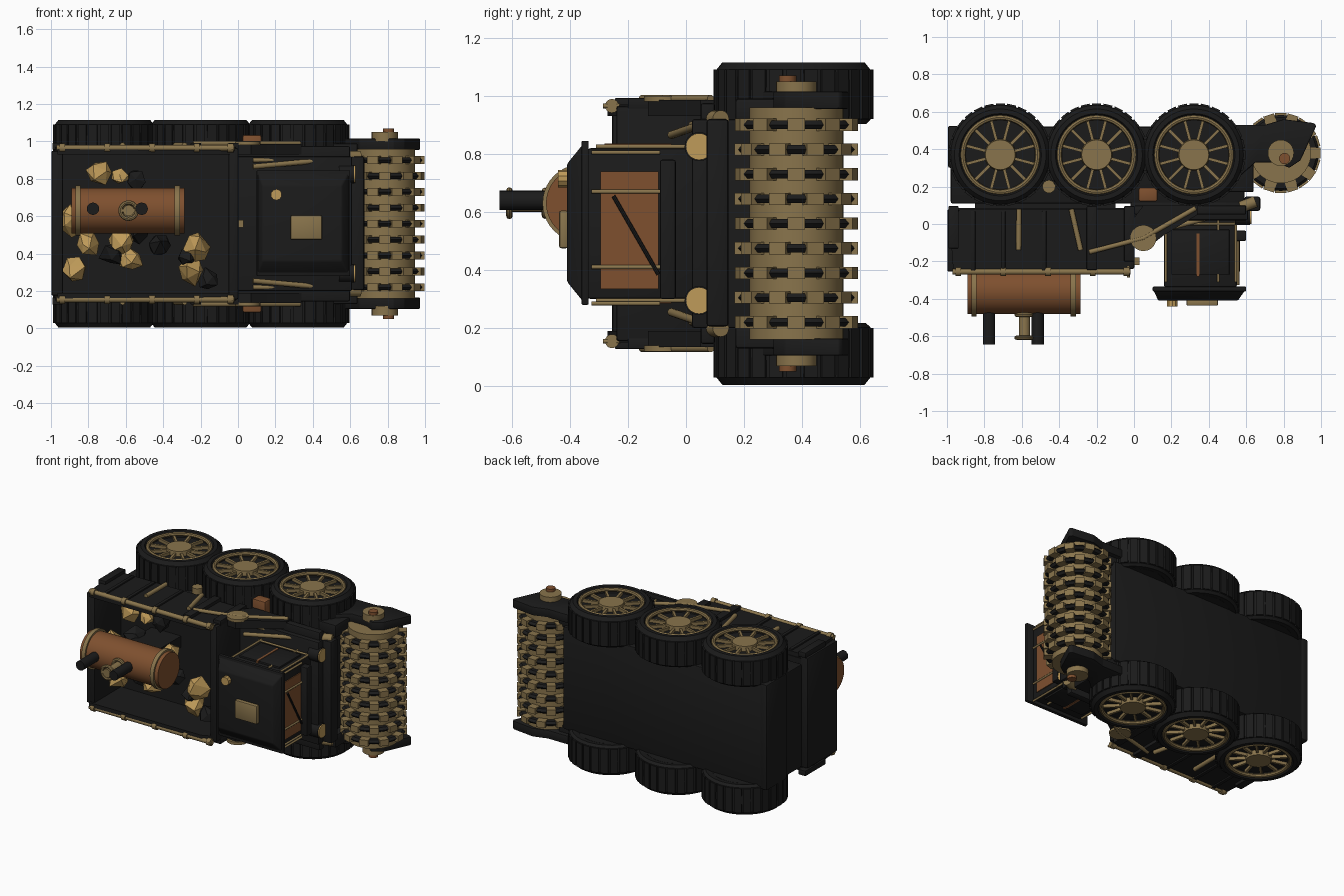
import bpy, bmesh, math, random
from math import pi, sin, cos
from mathutils import Matrix, Vector

if "Cube" in bpy.data.objects:
    bpy.data.objects.remove(bpy.data.objects["Cube"])
random.seed(4)
ZC = 0.56  # the vehicle lies on its side: its up is -y, its width runs along z

def material(name, c):
    m = bpy.data.materials.new(name)
    m.diffuse_color = (*c, 1)
    m.use_nodes = True
    m.node_tree.nodes["Principled BSDF"].inputs["Base Color"].default_value = m.diffuse_color
    return m
BLACK = material("soot black", (0.011, 0.011, 0.011))
BRASS = material("dull brass", (0.25, 0.175, 0.072))
GOLD = material("bright ore gold", (0.52, 0.325, 0.1))
COPPER = material("copper brown", (0.21, 0.08, 0.028))

def finish(bm, name, mat, mirror=False, bevel=0):
    if bevel:
        bmesh.ops.bevel(bm, geom=bm.edges[:], offset=bevel, segments=2, profile=0.5, affect='EDGES')
    if mirror:
        d = bmesh.ops.duplicate(bm, geom=bm.verts[:] + bm.edges[:] + bm.faces[:])["geom"]
        for v in d:
            if isinstance(v, bmesh.types.BMVert):
                v.co.z = 2 * ZC - v.co.z
    bmesh.ops.recalc_face_normals(bm, faces=bm.faces[:])
    for f in bm.faces:
        f.smooth = True
    for e in bm.edges:
        e.smooth = e.calc_face_angle(4) < 0.6
    me = bpy.data.meshes.new(name)
    bm.to_mesh(me)
    bm.free()
    me.materials.append(mat)
    ob = bpy.data.objects.new(name, me)
    bpy.context.collection.objects.link(ob)
    return ob

def add_box(bm, x0, x1, y0, y1, z0, z1, m=Matrix()):
    t = Matrix.Translation(((x0 + x1) / 2, (y0 + y1) / 2, (z0 + z1) / 2))
    bmesh.ops.create_cube(bm, size=1, matrix=m @ t @ Matrix.Diagonal((x1 - x0, y1 - y0, z1 - z0, 1)))

def box(name, dims, mat, mirror=False, bevel=0):
    bm = bmesh.new()
    add_box(bm, *dims)
    return finish(bm, name, mat, mirror, bevel)

def add_rod(bm, p, q, r, r2=None, n=16):
    p, q = Vector(p), Vector(q)
    rot = (q - p).to_track_quat('Z', 'Y').to_matrix().to_4x4()
    bmesh.ops.create_cone(bm, cap_ends=True, segments=n, radius1=r, radius2=r if r2 is None else r2,
                          depth=(q - p).length, matrix=Matrix.Translation((p + q) / 2) @ rot)

def rods(name, items, mat, mirror=False, n=16):
    bm = bmesh.new()
    for p, q, r in items:
        add_rod(bm, p, q, r, n=n)
    return finish(bm, name, mat, mirror)

def prism(name, pts, z0, z1, mat, mirror=False, bevel=0):
    bm = bmesh.new()
    f = bm.faces.new([bm.verts.new((x, y, z0)) for x, y in pts])
    g = bmesh.ops.extrude_face_region(bm, geom=[f])["geom"]
    bmesh.ops.translate(bm, verts=[v for v in g if isinstance(v, bmesh.types.BMVert)], vec=(0, 0, z1 - z0))
    return finish(bm, name, mat, mirror, bevel)

def add_lathe(bm, prof, m, n=40):
    # closed (radius, height) profile turned about local z
    rings = [[bm.verts.new(m @ Vector((r * cos(2 * pi * i / n), r * sin(2 * pi * i / n), z))) for r, z in prof]
             for i in range(n)]
    k = len(prof)
    for i in range(n):
        a, b = rings[i], rings[(i + 1) % n]
        for j in range(k):
            bm.faces.new((a[j], b[j], b[(j + 1) % k], a[(j + 1) % k]))

def ring(r, w, z):
    return [(r + w * cos(t * pi / 4), z + w * sin(t * pi / 4)) for t in range(8)]

# six wheels
for label, x in (("rear", -0.715), ("middle", -0.2), ("front", 0.32)):
    c = Matrix.Translation((x, 0.37, 0))
    bm = bmesh.new()
    add_lathe(bm, [(0.19, 0.915), (0.25, 0.903), (0.266, 0.918), (0.268, 1.01), (0.265, 1.09),
                   (0.245, 1.115), (0.22, 1.115), (0.205, 1.095)], c, 48)
    for i in range(28):
        add_box(bm, 0.245, 0.275, -0.024, 0.024, 0.92, 1.09, c @ Matrix.Rotation(2 * pi * i / 28, 4, 'Z'))
    add_rod(bm, (x, 0.37, 0.91), (x, 0.37, 1.075), 0.21, n=40)
    finish(bm, label + "_tyres", BLACK, True)
    bm = bmesh.new()
    add_lathe(bm, ring(0.2, 0.014, 1.1), c)
    for i in range(12):
        add_box(bm, 0.06, 0.195, -0.008, 0.008, 1.07, 1.096, c @ Matrix.Rotation(2 * pi * (i + 0.5) / 12, 4, 'Z'))
    add_rod(bm, (x, 0.37, 1.06), (x, 0.37, 1.108), 0.087, 0.08, 32)
    finish(bm, label + "_rims", BRASS, True)

# chassis, bumpers and deck
box("chassis", (-0.98, 0.59, 0.11, 0.52, 0.2, 0.92), BLACK, bevel=0.01)
box("rear_bumper", (-0.995, -0.94, 0.3, 0.525, 0.19, 0.93), BLACK, bevel=0.012)
box("front_bumper", (0.59, 0.675, 0.07, 0.147, 0.205, 0.92), BLACK, bevel=0.012)
box("front_deck", (-0.02, 0.61, 0.02, 0.12, 0.2, 0.92), BLACK, bevel=0.01)
box("fenders", (0.0, 0.6, 0.05, 0.1, 0.88, 0.975), BLACK, True, 0.01)
box("bed_mounts", (-0.85, -0.1, 0.06, 0.13, 0.3, 0.82), BLACK)

# crushing drum with toothed rings, teeth staggered from ring to ring
AX, AY = 0.785, 0.38
axle = Matrix.Translation((AX, AY, 0))
rods("drum", [((AX, AY, 0.16), (AX, AY, 0.96), 0.162)], BRASS, n=40)
discs, teeth = bmesh.new(), bmesh.new()
for k in range(9):
    z = ZC + (k - 4) * 0.085
    add_lathe(discs, [(0.13, z - 0.015), (0.19, z - 0.015), (0.203, z), (0.19, z + 0.015), (0.13, z + 0.015)], axle, 36)
    for i in range(10):
        turn = axle @ Matrix.Rotation(pi * (i + 0.5 * (k % 2)) / 5, 4, 'Z')
        add_box(teeth, 0.15, 0.213, -0.03, 0.03, z - 0.021, z + 0.021, turn)
finish(discs, "drum_discs", BLACK)
finish(teeth, "drum_teeth", BRASS)
prism("drum_arms", [(0.5, 0.53), (0.7, 0.53), (0.8, 0.56), (0.96, 0.54), (0.975, 0.525), (0.89, 0.34),
                    (0.83, 0.3), (0.76, 0.33), (0.65, 0.33), (0.5, 0.2)], 0.955, 1.015, BLACK, True, 0.006)
box("drum_arm_links", (0.5, 0.64, 0.17, 0.5, 0.9, 0.99), BLACK, True, 0.01)
rods("drum_axle_caps", [((AX, AY, 1.0), (AX, AY, 1.05), 0.07)], BRASS, True, 24)
rods("drum_axle_nuts", [((0.805, 0.35, 1.03), (0.805, 0.35, 1.07), 0.03)], COPPER, True)

# dump bed
side = [(-0.965, -0.27), (-0.1, -0.265), (-0.02, -0.23), (0, -0.15), (0, 0.08), (-0.93, 0.08), (-0.985, 0.0)]
prism("bed_sides", side, 0.93, 0.97, BLACK, True)
box("bed_floor", (-0.95, -0.02, 0.04, 0.085, 0.18, 0.94), BLACK)
box("bed_rear_wall", (-0.998, -0.935, -0.255, 0.08, 0.175, 0.95), BLACK, bevel=0.01)
box("bed_front_wall", (-0.05, 0.002, -0.24, 0.08, 0.155, 0.965), BLACK, bevel=0.01)
bm = bmesh.new()
for x, y in ((-0.965, -0.13), (-0.225, -0.245), (-0.025, -0.2)):
    add_box(bm, x - 0.028, x + 0.028, y, 0.095, 0.955, 0.992)
for x in (-0.86, -0.7, -0.48):
    add_box(bm, x - 0.012, x + 0.012, -0.25, 0.07, 0.96, 0.98)
finish(bm, "bed_side_ribs", BLACK, True, 0.004)
rods("bed_rails", [((-0.97, -0.255, 0.965), (-0.02, -0.255, 0.965), 0.016)] +
     [((x - 0.015, -0.255, 0.965), (x + 0.015, -0.255, 0.965), 0.024) for x in (-0.94, -0.7, -0.46, -0.22, -0.04)] +
     [((-0.617, -0.14, 0.98), (-0.615, 0.08, 0.98), 0.014), ((-0.285, -0.14, 0.98), (-0.335, 0.08, 0.98), 0.014),
      ((-0.03, -0.285, 0.965), (-0.03, -0.225, 0.965), 0.008)], BRASS, True)
box("front_wall_latch", (0.0, 0.03, -0.22, -0.18, 0.54, 0.58), BRASS)

# ore load
def rocks(name, spots, mat):
    bm = bmesh.new()
    for x, z, r in spots:
        m = Matrix.Translation((x, -0.1 + random.uniform(-0.04, 0.03), z)) @ Matrix.Rotation(
            random.uniform(0, 6), 4, Vector((random.random(), 1, random.random())))
        for v in bmesh.ops.create_icosphere(bm, subdivisions=1, radius=r, matrix=m)["verts"]:
            v.co += Vector([random.uniform(-0.2, 0.2) * r for _ in range(3)])
    ob = finish(bm, name, mat)
    for p in ob.data.polygons:
        p.use_smooth = False
rocks("gold_ore", [(-0.74, 0.83, 0.065), (-0.63, 0.81, 0.045), (-0.8, 0.45, 0.062), (-0.62, 0.46, 0.075),
                   (-0.87, 0.31, 0.075), (-0.58, 0.37, 0.065), (-0.25, 0.31, 0.08), (-0.23, 0.43, 0.08),
                   (-0.89, 0.57, 0.08), (-0.45, 0.6, 0.08)], GOLD)
rocks("coal_lumps", [(-0.55, 0.79, 0.06), (-0.67, 0.4, 0.065), (-0.42, 0.45, 0.06), (-0.27, 0.38, 0.05),
                     (-0.16, 0.26, 0.06), (-0.72, 0.65, 0.08), (-0.53, 0.52, 0.07)], BLACK)

# boiler tank with pipes and valve
TY, TZ = -0.36, 0.63
rods("tank", [((-0.89, TY, TZ), (-0.285, TY, TZ), 0.122)], COPPER, n=40)
rods("tank_bands", [((x - 0.014, TY, TZ), (x + 0.014, TY, TZ), 0.134) for x in (-0.855, -0.325)], BRASS, n=40)
rods("tank_pipes", [((x, -0.42, TZ + 0.01), (x, -0.643, TZ + 0.01), 0.033) for x in (-0.775, -0.515)], BLACK, n=20)
bm = bmesh.new()
add_rod(bm, (-0.585, -0.43, TZ), (-0.585, -0.62, TZ), 0.03)
up = Matrix.Translation((-0.585, 0, TZ)) @ Matrix.Rotation(pi / 2, 4, 'X')
add_lathe(bm, ring(0.044, 0.011, 0.608), up, 24)
add_lathe(bm, ring(0.042, 0.012, 0.485), up, 24)
add_box(bm, -0.625, -0.545, -0.614, -0.602, TZ - 0.008, TZ + 0.008)
finish(bm, "valve", BRASS)
box("tank_saddles", (-0.7, -0.47, -0.26, 0.05, 0.59, 0.67), BLACK)

# cab
box("cab_body", (0.16, 0.55, -0.34, 0.06, 0.3, 0.82), BLACK, bevel=0.012)
bm = bmesh.new()
lo = [bm.verts.new((x, -0.345, z)) for x, z in ((0.1, 0.28), (0.6, 0.28), (0.6, 0.845), (0.1, 0.845))]
hi = [bm.verts.new((x, -0.41, z)) for x, z in ((0.13, 0.36), (0.555, 0.36), (0.555, 0.765), (0.13, 0.765))]
bm.faces.new(lo), bm.faces.new(hi)
for i in range(4):
    bm.faces.new((lo[i], lo[(i + 1) % 4], hi[(i + 1) % 4], hi[i]))
finish(bm, "cab_roof", BLACK, bevel=0.008)
box("roof_rim", (0.1, 0.6, -0.36, -0.335, 0.28, 0.845), BLACK, bevel=0.005)
box("roof_hatch", (0.28, 0.45, -0.437, -0.405, 0.475, 0.605), BRASS, bevel=0.008)
rods("roof_lamp", [((0.205, -0.39, 0.715), (0.205, -0.44, 0.715), 0.03)], GOLD, n=10)
box("windshield", (0.549, 0.556, -0.295, -0.095, 0.335, 0.74), COPPER)
rods("wiper", [((0.56, -0.25, 0.655), (0.56, -0.095, 0.385), 0.007)], BLACK, n=8)
box("grille", (0.53, 0.6, -0.09, -0.035, 0.3, 0.78), BLACK, bevel=0.008)
rods("cab_front_bars", [((0.556, -0.325, z), (0.556, -0.09, z), 0.007) for z in (0.285, 0.41, 0.67, 0.805)], BRASS)
rods("cab_side_bars", [((x, -0.31, 0.825), (x, 0.04, 0.825), 0.007) for x in (0.17, 0.45, 0.545)] +
     [((0.16, 0.0, 0.825), (0.55, 0.0, 0.825), 0.007)], BRASS, True)
box("cab_side_panels", (0.2, 0.51, -0.27, -0.03, 0.815, 0.832), BLACK, True, 0.003)
box("cab_side_slits", (0.335, 0.35, -0.28, -0.05, 0.82, 0.836), COPPER, True)

# headlights in dark housings
rods("headlight_housings", [((0.54, 0.045, 0.825), (0.62, 0.045, 0.825), 0.05)], BLACK, True, 20)
rods("headlight_lenses", [((0.615, 0.045, 0.825), (0.628, 0.045, 0.825), 0.046)], GOLD, True, 20)
rods("headlight_mounts", [((0.57, 0.09, 0.92), (0.65, 0.12, 0.92), 0.03)], BRASS, True)

# lifting arms, hydraulic rods and pump boxes
prism("lift_arms", [(-0.01, -0.12), (0.07, -0.13), (0.16, -0.06), (0.34, 0.05), (0.34, 0.1), (0.05, 0.1),
                    (-0.01, 0.02)], 0.93, 0.985, BLACK, True)
rods("hydraulic_rods", [((-0.24, -0.15, 0.99), (0.05, -0.075, 0.99), 0.013),
                        ((0.05, -0.075, 0.99), (0.33, 0.085, 0.99), 0.013),
                        ((0.05, -0.075, 0.98), (0.05, -0.075, 1.0), 0.07)], BRASS, True, 20)
rods("deck_pipes", [((0.08, -0.05, 0.865), (0.46, 0.05, 0.9), 0.014),
                    ((0.08, 0.02, 0.9), (0.46, 0.06, 0.9), 0.012)], BRASS, True)
box("pump_boxes", (0.025, 0.125, 0.12, 0.195, 0.91, 1.035), COPPER, True, 0.01)
rods("axle_links", [((-0.455, 0.2, 0.9), (-0.455, 0.2, 0.96), 0.035)], BRASS, True)
